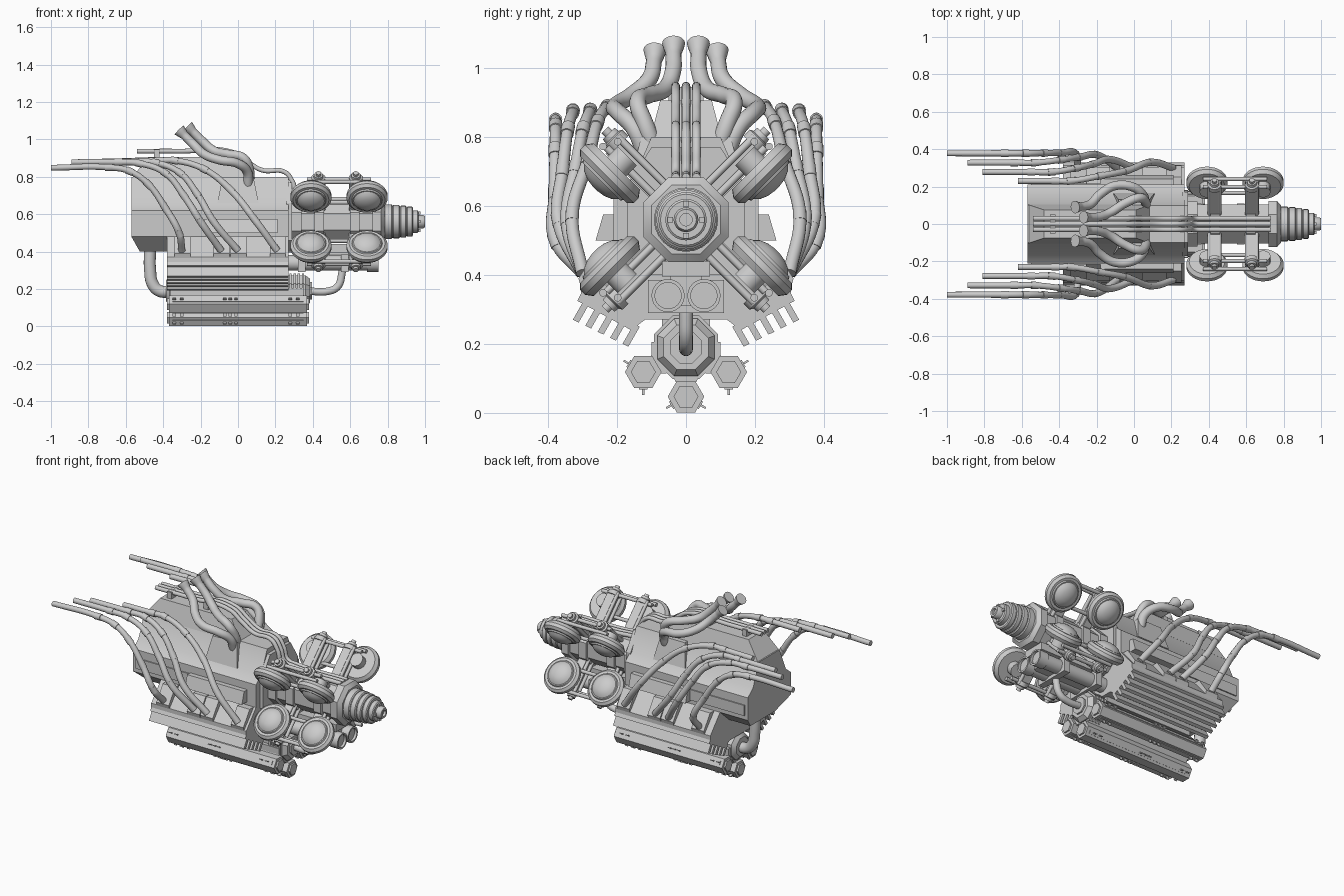
import bpy, bmesh, math
from mathutils import Vector

if "Cube" in bpy.data.objects:
    bpy.data.objects.remove(bpy.data.objects["Cube"])

C = bpy.context


def add(name, bm):
    bmesh.ops.recalc_face_normals(bm, faces=bm.faces)
    me = bpy.data.meshes.new(name)
    bm.to_mesh(me)
    bm.free()
    ob = bpy.data.objects.new(name, me)
    C.collection.objects.link(ob)
    return ob


def prism(name, pts, x0, x1, warp=None):
    """Extrude a (y, z) outline along x; warp moves single vertices."""
    bm = bmesh.new()
    a = [bm.verts.new((x0, p[0], p[1])) for p in pts]
    b = [bm.verts.new((x1, p[0], p[1])) for p in pts]
    bm.faces.new(a)
    bm.faces.new(b)
    for i in range(len(pts)):
        j = (i + 1) % len(pts)
        bm.faces.new((a[i], a[j], b[j], b[i]))
    if warp:
        for v in bm.verts:
            v.co = warp(v.co)
    return add(name, bm)


def sym(half):
    """Mirror a half outline across y = 0."""
    return half + [(-y, z) for y, z in reversed(half)]


def box(name, x0, x1, y0, y1, z0, z1):
    return prism(name, [(y0, z0), (y1, z0), (y1, z1), (y0, z1)], x0, x1)


def lathe(name, org, axis, prof, n=24, phase=0.0):
    """Revolve (height, radius) pairs around an axis."""
    q = Vector(axis).to_track_quat('Z', 'Y')
    bm = bmesh.new()
    rings = []
    for h, r in prof:
        rings.append([bm.verts.new(Vector(org) + q @ Vector((
            r * math.cos(phase + k * math.tau / n), r * math.sin(phase + k * math.tau / n), h)))
            for k in range(n)])
    for a, b in zip(rings, rings[1:]):
        for k in range(n):
            m = (k + 1) % n
            bm.faces.new((a[k], a[m], b[m], b[k]))
    bm.faces.new(rings[0])
    bm.faces.new(rings[-1])
    return add(name, bm)


def rod(name, p, q, r, n=14):
    d = Vector(q) - Vector(p)
    return lathe(name, p, d, [(0, r), (d.length, r)], n)


def tube(name, pts, r, radii=None):
    """Smooth round tube through points."""
    cu = bpy.data.curves.new(name, 'CURVE')
    cu.dimensions = '3D'
    cu.bevel_depth, cu.bevel_resolution, cu.resolution_u = r, 6, 8
    cu.use_fill_caps = True
    sp = cu.splines.new('BEZIER')
    sp.bezier_points.add(len(pts) - 1)
    for i, (bp, p) in enumerate(zip(sp.bezier_points, pts)):
        bp.co = p
        bp.handle_left_type = bp.handle_right_type = 'AUTO'
        bp.radius = radii[i] if radii else 1.0
    tmp = bpy.data.objects.new(name + "_path", cu)
    C.collection.objects.link(tmp)
    C.view_layer.update()
    me = bpy.data.meshes.new_from_object(tmp.evaluated_get(C.evaluated_depsgraph_get()))
    bpy.data.objects.remove(tmp)
    C.collection.objects.link(bpy.data.objects.new(name, me))


OCT = math.pi / 8
K = 1 / math.cos(OCT)

# main block with chamfered rear underside
prism("engine_block", sym([(.10, .80), (.16, .66), (.21, .62), (.21, .48), (.12, .40)]), -.57, .27,
      lambda c: Vector((c.x + (.045 if c.z < .42 and c.x < 0 else 0), c.y, c.z)))
prism("top_spine", sym([(.075, .905), (.105, .79)]), -.57, .09,
      lambda c: Vector((c.x + ((.09 if c.x < 0 else -.08) if c.z > .9 else 0), c.y, c.z)))
prism("block_front_plate", sym([(.10, .77), (.17, .66), (.17, .46), (.10, .40)]), .26, .29)
prism("intake_base", sym([(.13, .80), (.165, .66)]), -.11, .11,
      lambda c: Vector((c.x * (.75 if c.z > .78 else 1), c.y, c.z)))
box("lower_block", -.38, .27, -.15, .15, .27, .45)

# nose: octagonal shaft, collars and stepped tip
lathe("nose_shaft", (0, 0, .56), (1, 0, 0), [(.25, .105 * K), (.74, .105 * K)], 8, OCT)
for i, (a, b) in enumerate([(.29, .34), (.41, .46), (.60, .65)]):
    lathe(f"nose_collar_{i}", (0, 0, .56), (1, 0, 0), [(a, .12 * K), (b, .12 * K)], 8, OCT)
lathe("nose_front", (0, 0, .56), (1, 0, 0),
      [(h, r * K) for h, r in [(.72, .123), (.765, .123), (.785, .10)]], 8, OCT)
for i, (a, b, r) in enumerate([(.78, .825, .093), (.832, .865, .09), (.872, .90, .086), (.907, .935, .08),
                               (.935, .965, .06)]):
    lathe(f"nose_step_{i}", (0, 0, .56), (1, 0, 0),
          [(a - .01, r - .008), (a, r), (b - .005, r), (b, r - .006)], 24)
lathe("nose_tip", (0, 0, .56), (1, 0, 0), [(.95, .036), (.99, .036), (1.0, .03), (1.0, .018), (.985, .018)], 20)
for k in range(4):
    a = k * math.pi / 2
    y, z = .046 * math.cos(a), .56 + .046 * math.sin(a)
    box(f"tip_stud_{k}", .96, .975, y - .008, y + .008, z - .008, z + .008)

# four diagonal head groups around the nose, each with two domes
DOME = [(-.02, .06), (-.02, .095), (0, .11), (.02, .11), (.034, .096), (.034, .082), (.042, .078),
        (.042, .072), (.056, .058), (.066, .035), (.07, .01)]
for sy in (1, -1):
    for sz in (1, -1):
        d = Vector((0, sy, sz)).normalized()
        nrm = Vector((0, sy, -sz)).normalized()

        def P(x, r, o):
            return Vector((x, 0, .56)) + d * r + nrm * o
        for i, x in enumerate((.39, .69)):
            lathe(f"dome_{i}", P(x, .251, .053), nrm, DOME, 32)
            rod(f"dome_stem_{i}", P(x, .251, .06), P(x, .251, -.01), .04)
            xa = (.43, .63)[i]
            prism(f"head_body_{i}", [P(0, r, o).yz for r, o in
                                     [(.09, -.042), (.30, -.042), (.30, .03), (.09, .03)]], xa - .022, xa + .022)
            lathe(f"head_cap_{i}", P(xa, .30, -.018), d,
                  [(-.01, .036), (.015, .036), (.02, .026), (.035, .024), (.035, .014), (.05, .014)], 16)
            for ox, o in ((-.026, -.03), (.026, -.03), (-.026, .015), (.026, .015)):
                rod(f"head_rod_{i}", P(xa + ox, .09, o), P(xa + ox, .31, o), .011)
        for r, o in ((.32, .02), (.19, .045), (.30, -.02)):
            rod("head_link", P(.37, r, o), P(.71, r, o), .011)

# twin tanks under the nose
box("tank_mount", .27, .72, -.07, .07, .395, .44)
box("tank_yoke", .36, .70, -.045, .045, .31, .40)
for s in (1, -1):
    lathe("tank", (0, s * .052, .34), (1, 0, 0),
          [(.2, .042), (.69, .042), (.69, .048), (.75, .048), (.75, .038), (.735, .038)], 24)
for x in (.32, .55):
    box("tank_strap", x, x + .04, -.11, .11, .29, .385)

# side banks, finned covers, port blocks and exhausts: (y at bend, mid, end), (x, z) path
EXH = [
    (.378, .38, .378, [(-.30, .405), (-.315, .50), (-.39, .635), (-.48, .76), (-.58, .83), (-.69, .85), (-1.0, .848)]),
    (.37, .358, .328, [(-.09, .405), (-.20, .56), (-.29, .70), (-.39, .82), (-.53, .872), (-.64, .878), (-.89, .878)]),
    (.345, .32, .278, [(0, .405), (-.13, .56), (-.22, .71), (-.31, .82), (-.44, .875), (-.55, .88), (-.81, .88)]),
    (.33, .285, .23, [(.21, .405), (.09, .57), (-.04, .73), (-.18, .84), (-.34, .887), (-.42, .887), (-.62, .885)])]
for s in (1, -1):
    prism("side_bank", [(s * .1, .5), (s * .21, .48), (s * .305, .37), (s * .305, .325), (s * .145, .25),
                        (s * .08, .30)], -.38, .27)
    for i in range(5):
        y, z = .295 - i * .036, .328 - i * .0175
        prism(f"cover_fin_{i}", [(s * y, z), (s * (y - .017), z - .008), (s * (y + .016), z - .066),
                                 (s * (y + .033), z - .058)], -.38, .27)
    prism("cover_plate", [(s * .305, .345), (s * .315, .325), (s * .15, .235), (s * .138, .255)], -.38, .27)
    prism("side_box", [(s * .2, .575), (s * .24, .575), (s * .262, .5), (s * .2, .5)], -.18, .21)
    box("side_rail", -.55, .21, s * .2, s * .217, .505, .57)
    for bend, mid, end, path in EXH:
        x0 = path[0][0]
        prism("port_block", [(s * .19, .48), (s * .25, .48), (s * .312, .39), (s * .30, .35), (s * .19, .35)],
              x0 - .04, x0 + .045)
        ys = [.30, bend, mid, (mid + end) / 2, end, end, end]
        pts = [Vector((x, s * y, z)) for (x, z), y in zip(path, ys)]
        tube("exhaust_pipe", pts, .0165, [1.15, 1.15, 1.1, 1, 1, 1, .95])
        for i in range(1, 6):
            t = (pts[i + 1] - pts[i - 1]).normalized()
            if i == 5:
                t = (pts[6] - pts[5]).normalized()
            rod("exhaust_sleeve", pts[i] - t * .02, pts[i] + t * .02, .0195, 16)

# intake trumpets with flared mouths
OUTER = [(.055, .12, .76), (.05, .15, .825), (.0, .195, .87), (-.10, .205, .89), (-.18, .16, .92),
         (-.235, .105, .97), (-.285, .093, 1.02), (-.315, .09, 1.05)]
INNER = [(.06, .09, .76), (.06, .12, .84), (.03, .14, .90), (-.05, .11, .92), (-.13, .06, .94),
         (-.19, .038, .99), (-.24, .036, 1.04), (-.27, .036, 1.07)]
for s in (1, -1):
    for nm, path in (("outer", OUTER), ("inner", INNER)):
        tube(f"intake_{nm}", [(x, s * y, z) for x, y, z in path], .024, [1.1, 1.05, 1, 1, 1, 1, .95, 1.4])

# fuel lines running down the spine to the nose
for y in (-.03, 0, .03):
    tube("fuel_line", [(-.54, y, .937), (-.3, y, .937), (-.03, y, .932), (.05, y, .88), (.13, y, .835),
                       (.25, y, .825), (.293, y, .77), (.32, y, .70), (.38, y, .687), (.73, y, .682)], .0125)
for x in (-.45, -.2):
    box("fuel_clamp", x, x + .03, -.05, .05, .90, .945)

# lower core and its two feed pipes
CORE = (0, 0, .19)
lathe("lower_core", CORE, (1, 0, 0),
      [(-.385, .06), (-.365, .085), (.27, .085), (.27, .09), (.36, .09), (.385, .07), (.385, .05), (.395, .05)],
      8, OCT)
box("core_side_band", -.36, .35, -.1, .1, .15, .205)
box("core_neck", -.34, .25, -.07, .07, .24, .32)
for i in range(4):
    lathe(f"core_ring_{i}", CORE, (1, 0, 0), [(.275 + i * .022, .1), (.287 + i * .022, .1)], 8, OCT)
tube("front_feed_pipe", [(.555, 0, .36), (.555, 0, .28), (.53, 0, .21), (.48, 0, .188), (.38, 0, .188)], .02)
tube("rear_feed_pipe", [(-.47, 0, .42), (-.47, 0, .30), (-.455, 0, .225), (-.42, 0, .19), (-.36, 0, .185)], .032)

# three hexagonal pods below the core with outer strips
for deg in (210, 270, 330):
    a = math.radians(deg)
    u = Vector((0, math.cos(a), math.sin(a)))
    w = Vector((0, -u.z, u.y))
    o = Vector(CORE) + u * .143
    # the hexagon's flats face outward
    hexa = [(o + (u * math.cos(t) + w * math.sin(t)) * .053).yz for t in
            [math.radians(30 + 60 * k) for k in range(6)]]
    prism("pod", hexa, -.37, .37)
    for sx in (-1, 1):
        prism("pod_cap", [o.yz + (p - o.yz) * .68 for p in hexa], sx * .36, sx * .38)
    prism("pod_web", [(Vector(CORE) + u * r + w * h).yz for r, h in
                      [(.06, .05), (.11, .025), (.11, -.025), (.06, -.05)]], -.35, .35)
    for k in (-60, 60):
        b = a + math.radians(k)
        e = Vector((0, math.cos(b), math.sin(b)))
        f = Vector((0, -e.z, e.y))

        def strip(name, r0, r1, h, x0, x1):
            q = [o + e * r0 + f * h, o + e * r1 + f * h, o + e * r1 - f * h, o + e * r0 - f * h]
            prism(name, [p.yz for p in q], x0, x1)
        strip("pod_rail", .04, .05, .012, -.35, .35)
        for x in (-.35, -.31, -.08, -.05, -.02, .27, .31):
            strip("pod_stud", .045, .066, .003, x, x + .018)

# shading: round parts smooth, edges sharp
for ob in C.collection.objects:
    ob.select_set(True)
    C.view_layer.objects.active = ob
bpy.ops.object.shade_smooth_by_angle(angle=math.radians(32))
